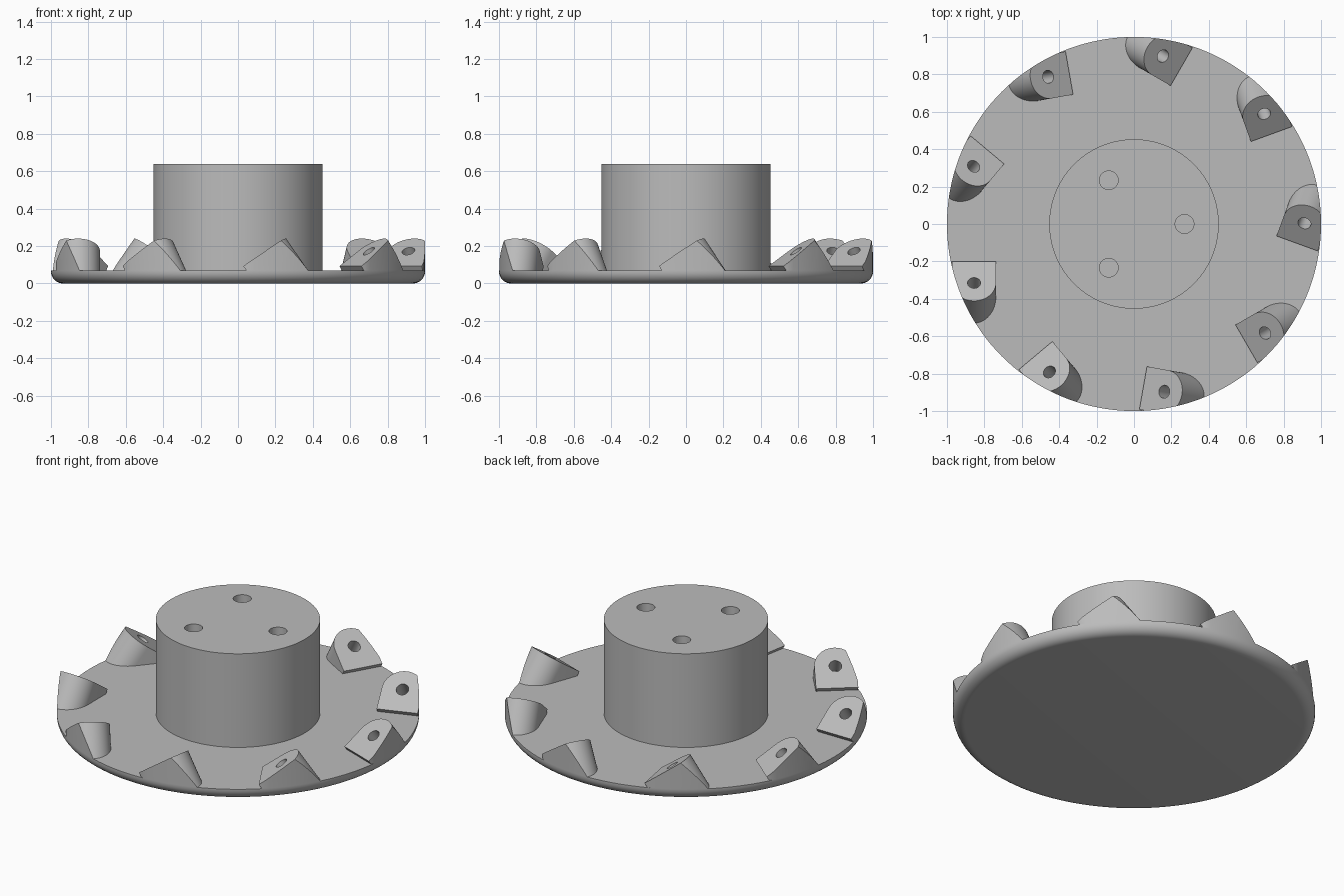
import bpy, bmesh
from math import pi, sin, cos, radians
from mathutils import Matrix, Vector

cube = bpy.data.objects.get("Cube")
if cube:
    bpy.data.objects.remove(cube, do_unlink=True)

grey = bpy.data.materials.new("machined grey")
grey.use_nodes = True
COLOR = (0.5, 0.5, 0.5, 1)
grey.diffuse_color = COLOR
grey.node_tree.nodes["Principled BSDF"].inputs["Base Color"].default_value = COLOR

SEGMENTS = 144
SEATS = 9
DISC_TOP = 0.07
HUB_TOP = 0.64
TILT = radians(35)


def add_object(name, bm):
    bmesh.ops.recalc_face_normals(bm, faces=bm.faces)
    mesh = bpy.data.meshes.new(name)
    bm.to_mesh(mesh)
    bm.free()
    mesh.materials.append(grey)
    obj = bpy.data.objects.new(name, mesh)
    bpy.context.collection.objects.link(obj)
    return obj


def activate(obj):
    bpy.ops.object.select_all(action='DESELECT')
    obj.select_set(True)
    bpy.context.view_layer.objects.active = obj


def lathe(name, profile):
    """Revolve (radius, height) points that start and end on the axis."""
    bm = bmesh.new()
    verts = [bm.verts.new((r, 0, z)) for r, z in profile]
    edges = [bm.edges.new(pair) for pair in zip(verts, verts[1:])]
    bmesh.ops.spin(bm, geom=verts + edges, cent=(0, 0, 0), axis=(0, 0, 1),
                   angle=2 * pi, steps=SEGMENTS)
    bmesh.ops.remove_doubles(bm, verts=bm.verts, dist=1e-5)
    return add_object(name, bm)


def cylinder(name, radius, depth, matrix, segments=48):
    bm = bmesh.new()
    bmesh.ops.create_cone(bm, cap_ends=True, segments=segments, radius1=radius,
                          radius2=radius, depth=depth, matrix=matrix)
    return add_object(name, bm)


def boolean(obj, cutter, operation):
    cutter.hide_render = True
    mod = obj.modifiers.new("cut", 'BOOLEAN')
    mod.operation = operation
    mod.solver = 'EXACT'
    mod.object = cutter
    activate(obj)
    bpy.ops.object.modifier_apply(modifier=mod.name)
    bpy.data.objects.remove(cutter, do_unlink=True)


def smooth(obj):
    activate(obj)
    bpy.ops.object.shade_smooth_by_angle(angle=radians(30))


# Disc with a rounded lower rim
R = 0.065
rim = [(1 - R + R * sin(a), R - R * cos(a))
       for a in (i * pi / 16 for i in range(9))]
disc = lathe("disc", [(0, 0)] + rim + [(1, DISC_TOP), (0, DISC_TOP)])
smooth(disc)

# Hub with three blind bolt holes
hub = lathe("hub", [(0, 0.05), (0.453, 0.05), (0.453, HUB_TOP), (0, HUB_TOP)])
for i in range(3):
    place = Matrix.Rotation(i * 2 * pi / 3, 4, 'Z') @ Matrix.Translation((0.27, 0, HUB_TOP))
    boolean(hub, cylinder("bolt_hole_cutter", 0.05, 0.6, place), 'DIFFERENCE')
smooth(hub)

# Insert seat: a tilted arch-shaped block, trimmed flush with the rim
WIDTH = 0.117
normal = Vector((0, sin(TILT), cos(TILT)))
frame = Matrix.Translation((-0.855, -0.315, 0.173)) @ Matrix.Rotation(-TILT, 4, 'X')
# Arch axis runs along local -y, face normal along local z
arch = [(WIDTH * cos(a), -WIDTH * sin(a)) for a in (i * pi / 32 for i in range(33))]
outline = [(WIDTH, 0.14)] + arch + [(-WIDTH, 0.14)]
bm = bmesh.new()
face = bm.faces.new([bm.verts.new(frame @ Vector((x, y, 0))) for x, y in outline])
extruded = bmesh.ops.extrude_face_region(bm, geom=[face], use_keep_orig=True)["geom"]
bmesh.ops.translate(bm, vec=normal * -0.3,
                    verts=[v for v in extruded if isinstance(v, bmesh.types.BMVert)])
seat = add_object("insert_seat", bm)
trim = cylinder("rim_trimmer", 1, 1, Matrix.Translation((0, 0, 0.566)), SEGMENTS)
boolean(seat, trim, 'INTERSECT')
boolean(seat, cylinder("screw_hole_cutter", 0.035, 0.22, frame, 32), 'DIFFERENCE')
smooth(seat)

# Repeat the seat around the disc
seat.name = "insert_seat_1"
for i in range(1, SEATS):
    copy = bpy.data.objects.new(f"insert_seat_{i + 1}", seat.data)
    copy.rotation_euler.z = i * 2 * pi / SEATS
    bpy.context.collection.objects.link(copy)
